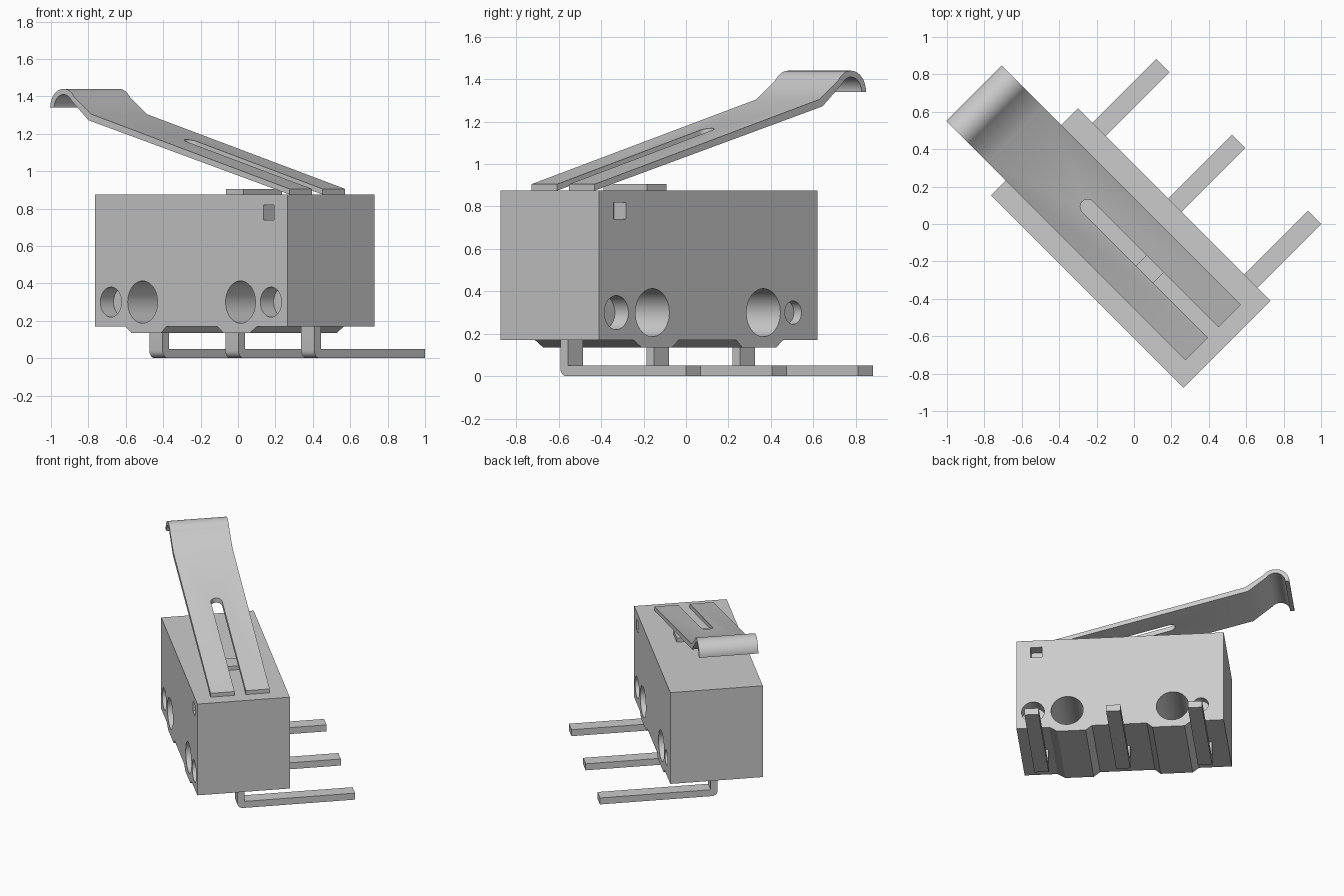
import bpy, bmesh
from math import radians, cos, sin
from mathutils import Vector

if "Cube" in bpy.data.objects:
    bpy.data.objects.remove(bpy.data.objects["Cube"], do_unlink=True)

TURN = radians(-45)           # whole switch stands diagonally
FRONT, BACK = -0.431, 0.226   # body side planes, before turning

grey = bpy.data.materials.new("light grey")
grey.use_nodes = True
COLOUR = (0.6, 0.6, 0.6, 1)
grey.diffuse_color = COLOUR
grey.node_tree.nodes["Principled BSDF"].inputs["Base Color"].default_value = COLOUR


def arc(cx, cz, r, start, end, steps):
    angles = [radians(start + (end - start) * i / steps) for i in range(steps + 1)]
    return [(cx + r * cos(a), cz + r * sin(a)) for a in angles]


def prism(name, points, low, high, axis="y"):
    """Extrude a closed profile between two planes along the given axis."""
    def place(a, b, c):
        return {"x": (c, a, b), "y": (a, c, b), "z": (a, b, c)}[axis]
    bm = bmesh.new()
    face = bm.faces.new([bm.verts.new(place(a, b, low)) for a, b in points])
    out = bmesh.ops.extrude_face_region(bm, geom=[face])
    shift = Vector(place(0, 0, high - low))
    bmesh.ops.translate(bm, vec=shift,
                        verts=[v for v in out["geom"] if isinstance(v, bmesh.types.BMVert)])
    bmesh.ops.recalc_face_normals(bm, faces=bm.faces)
    mesh = bpy.data.meshes.new(name)
    bm.to_mesh(mesh)
    bm.free()
    mesh.materials.append(grey)
    obj = bpy.data.objects.new(name, mesh)
    bpy.context.collection.objects.link(obj)
    obj.rotation_euler.z = TURN
    return obj


def box(name, x0, x1, y0, y1, z0, z1):
    return prism(name, [(x0, z0), (x1, z0), (x1, z1), (x0, z1)], y0, y1)


def cut(obj, cutters):
    """Subtract the cutters, bake the result and remove them."""
    for cutter in cutters:
        cutter.hide_render = True
        mod = obj.modifiers.new("cut", "BOOLEAN")
        mod.operation, mod.solver, mod.object = "DIFFERENCE", "EXACT", cutter
    graph = bpy.context.evaluated_depsgraph_get()
    baked = bpy.data.meshes.new_from_object(obj.evaluated_get(graph))
    obj.modifiers.clear()
    obj.data = baked
    for cutter in cutters:
        bpy.data.objects.remove(cutter, do_unlink=True)


def smooth(obj):
    bpy.ops.object.select_all(action="DESELECT")
    obj.select_set(True)
    bpy.context.view_layer.objects.active = obj
    bpy.ops.object.shade_smooth_by_angle(angle=radians(30))


def hole(x, r, y0, y1):
    return prism("hole_cutter", arc(x, 0.30, r, 0, 352.5, 47), y0, y1)


# Housing with two shallow feet underneath
body = prism("switch_body", [
    (-0.65, 0.875), (-0.65, 0.17), (-0.42, 0.17), (-0.375, 0.135), (-0.15, 0.135),
    (-0.11, 0.17), (0.275, 0.17), (0.32, 0.135), (0.52, 0.135), (0.575, 0.17),
    (0.806, 0.17), (0.806, 0.875)], FRONT, BACK)

# Through holes, blind locating holes and small side windows
cut(body, [
    hole(-0.29, 0.113, FRONT - 0.1, BACK + 0.1),
    hole(0.45, 0.113, FRONT - 0.1, BACK + 0.1),
    hole(-0.53, 0.08, FRONT - 0.1, FRONT + 0.1),
    hole(0.68, 0.08, FRONT - 0.1, FRONT + 0.1),
    hole(0.69, 0.08, BACK - 0.09, BACK + 0.1),
    hole(-0.488, 0.055, BACK - 0.05, BACK + 0.1),
    box("window_cutter", 0.622, 0.705, FRONT - 0.1, FRONT + 0.08, 0.74, 0.82),
    box("window_cutter", 0.626, 0.709, BACK - 0.08, BACK + 0.1, 0.74, 0.82)])
smooth(body)

# Plunger under the lever
box("plunger", 0.165, 0.295, -0.255, 0.036, 0.86, 0.905)

# Sprung lever: sloped strip ending in a curled tip
outer = arc(-1.0, 1.34, 0.1, 180, 35, 18)
inner = arc(-1.0, 1.34, 0.07, 35, 180, 18)
lever = prism("lever", outer + [(-0.79, 1.305), (0.71, 0.905), (0.71, 0.875),
                                (-0.81, 1.272)] + inner, -0.32, 0.10)
slot_shape = arc(-0.24, -0.11, 0.04, 90, 270, 12) + [(0.8, -0.15), (0.8, -0.07)]
cut(lever, [prism("slot_cutter", slot_shape, 0.8, 1.3, "z")])
smooth(lever)

# Three bent terminals
for label, x in (("left", 0.658), ("middle", 0.084), ("right", -0.49)):
    bend = arc(-0.09, 0.04, 0.04, 180, 270, 6)
    pin = prism(label + "_terminal", [(-0.13, 0.2)] + bend + [
        (0.707, 0), (0.707, 0.05), (-0.08, 0.05), (-0.08, 0.2)],
        x - 0.05, x + 0.05, "x")
    smooth(pin)
